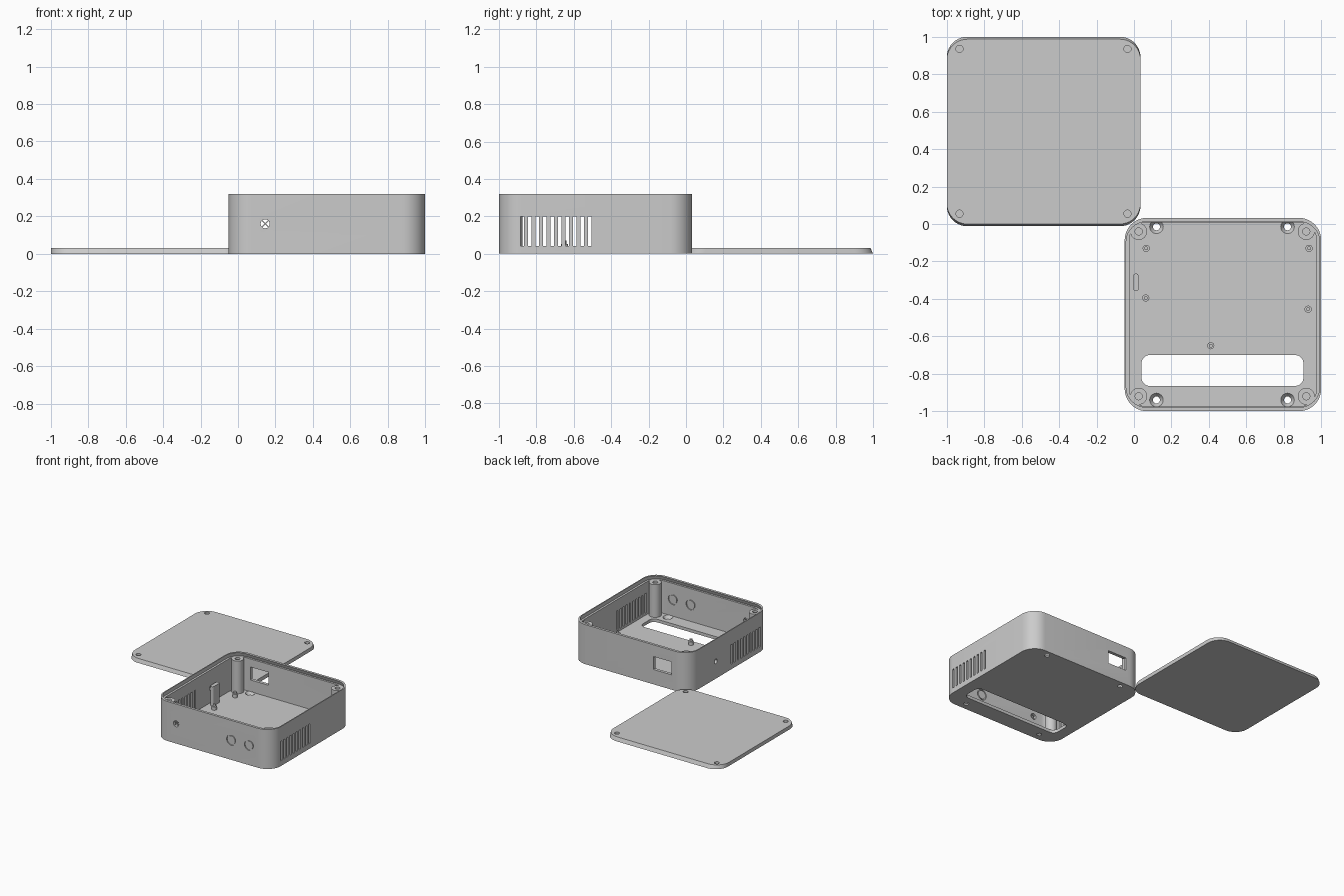
import bpy, bmesh, math
from mathutils import Matrix, Vector

if "Cube" in bpy.data.objects:
    bpy.data.objects.remove(bpy.data.objects["Cube"])

grey = bpy.data.materials.new("light_grey_plastic")
grey.diffuse_color = (0.6, 0.6, 0.6, 1)
grey.use_nodes = True
grey.node_tree.nodes["Principled BSDF"].inputs["Base Color"].default_value = grey.diffuse_color


def outline(x0, x1, y0, y1, r, n=10):
    """Rounded rectangle as a counter-clockwise loop of points."""
    pts = []
    corners = [(x1 - r, y1 - r), (x0 + r, y1 - r), (x0 + r, y0 + r), (x1 - r, y0 + r)]
    for q, (cx, cy) in enumerate(corners):
        for i in range(n + 1):
            a = math.pi / 2 * (q + i / n)
            pts.append((cx + r * math.cos(a), cy + r * math.sin(a)))
    return pts


def circle(x, y, r, n=32):
    return [(x + r * math.cos(2 * math.pi * i / n), y + r * math.sin(2 * math.pi * i / n))
            for i in range(n)]


def loft(bm, low, high, z0, z1, matrix=None):
    """Closed solid between two loops of equal length."""
    m = matrix or Matrix()
    a = [bm.verts.new(m @ Vector((x, y, z0))) for x, y in low]
    b = [bm.verts.new(m @ Vector((x, y, z1))) for x, y in high]
    bm.faces.new(a[::-1])
    bm.faces.new(b)
    for i in range(len(a)):
        j = (i + 1) % len(a)
        bm.faces.new((a[i], a[j], b[j], b[i]))


def box(bm, x0, x1, y0, y1, z0, z1):
    pts = [(x0, y0), (x1, y0), (x1, y1), (x0, y1)]
    loft(bm, pts, pts, z0, z1)


def finish(name, bm):
    bmesh.ops.recalc_face_normals(bm, faces=bm.faces)
    me = bpy.data.meshes.new(name)
    bm.to_mesh(me)
    bm.free()
    ob = bpy.data.objects.new(name, me)
    bpy.context.collection.objects.link(ob)
    me.materials.append(grey)
    return ob


def cut(target, bm):
    cutter = finish("cutter", bm)
    mod = target.modifiers.new("cut", 'BOOLEAN')
    mod.object, mod.operation, mod.solver = cutter, 'DIFFERENCE', 'EXACT'
    bpy.context.view_layer.objects.active = target
    bpy.ops.object.modifier_apply(modifier=mod.name)
    bpy.data.objects.remove(cutter)


def smooth(ob):
    bpy.ops.object.select_all(action='DESELECT')
    ob.select_set(True)
    bpy.context.view_layer.objects.active = ob
    bpy.ops.object.shade_smooth_by_angle(angle=math.radians(30))


# Box sizes
X0, X1, Y0, Y1, H, FLOOR, WALL, LEDGE = -0.05, 1.0, -1.0, 0.033, 0.32, 0.025, 0.025, 0.29
POSTS = [(x, y) for x in (0.025, 0.92) for y in (-0.92, -0.04)]

# Case: outer shell, hollowed
bm = bmesh.new()
o = outline(X0, X1, Y0, Y1, 0.12)
loft(bm, o, o, 0, H)
case = finish("case", bm)

bm = bmesh.new()
o = outline(X0 + WALL, X1 - WALL, Y0 + WALL, Y1 - WALL, 0.095)
loft(bm, o, o, FLOOR, H + 0.1)
cut(case, bm)

# Lid recess, undercut on the front and back
bm = bmesh.new()
loft(bm, outline(X0 + 0.008, X1 - 0.008, Y0 + 0.009, Y1 - 0.009, 0.11),
     outline(X0 + 0.008, X1 - 0.008, Y0 + 0.021, Y1 - 0.021, 0.11), LEDGE, H + 0.001)
cut(case, bm)

# Floor openings: long slot and four countersunk holes
bm = bmesh.new()
o = outline(0.04, 0.905, -0.865, -0.70, 0.045)
loft(bm, o, o, -0.1, 0.1)
for x in (0.12, 0.82):
    for y in (-0.94, -0.015):
        loft(bm, circle(x, y, 0.018), circle(x, y, 0.037), -0.001, FLOOR + 0.001)
cut(case, bm)

# Vents on both sides
bm = bmesh.new()
for i in range(10):
    y = -0.875 + i * 0.04
    for xa, xb in ((X0 - 0.05, X0 + 0.04), (X1 - 0.04, X1 + 0.05)):
        box(bm, xa, xb, y - 0.009, y + 0.009, 0.042, 0.2)
# Back port window
box(bm, 0.105, 0.27, Y1 - 0.04, Y1 + 0.05, 0.12, 0.225)
# Button hole on the left wall and round hole on the front wall
turn_x = Matrix.Rotation(math.radians(90), 4, 'Y')
turn_y = Matrix.Rotation(math.radians(90), 4, 'X')
loft(bm, circle(-0.14, -0.31, 0.018), circle(-0.14, -0.31, 0.018), X0 - 0.05, X0 + 0.04, turn_x)
loft(bm, circle(0.145, 0.16, 0.024), circle(0.145, 0.16, 0.024), 0.96, 1.05, turn_y)
cut(case, bm)

# Knock-out ring grooves on the outer and inner face of the front wall
for d0, d1 in ((0.992, 1.02), (0.95, 0.983)):
    bm = bmesh.new()
    for x in (0.64, 0.80):
        rings = [[bm.verts.new(turn_y @ Vector((px, py, d))) for px, py in circle(x, 0.16, r)]
                 for r, d in ((0.042, d0), (0.042, d1), (0.034, d1), (0.034, d0))]
        for k in range(4):
            a, b = rings[k], rings[(k + 1) % 4]
            for i in range(32):
                j = (i + 1) % 32
                bm.faces.new((a[i], a[j], b[j], b[i]))
    cut(case, bm)
smooth(case)

# Cross bars inside the round front hole
bm = bmesh.new()
box(bm, 0.12, 0.17, Y0 + 0.008, Y0 + 0.016, 0.157, 0.163)
box(bm, 0.142, 0.148, Y0 + 0.008, Y0 + 0.016, 0.135, 0.185)
bmesh.ops.rotate(bm, verts=bm.verts, cent=(0.145, Y0, 0.16),
                 matrix=Matrix.Rotation(math.radians(45), 3, 'Y'))
finish("front_hole_cross", bm)

# Corner screw posts with blind holes
bm = bmesh.new()
for x, y in POSTS:
    c = circle(x, y, 0.045)
    loft(bm, c, c, 0.01, LEDGE)
posts = finish("screw_posts", bm)
bm = bmesh.new()
for x, y in POSTS:
    c = circle(x, y, 0.019)
    loft(bm, c, c, 0.14, H)
cut(posts, bm)
smooth(posts)

# Board standoffs with locating pins
bm = bmesh.new()
for x, y in ((0.065, -0.13), (0.935, -0.13), (0.063, -0.395), (0.93, -0.455), (0.41, -0.65)):
    for r, z0, z1 in ((0.019, 0.01, 0.052), (0.010, 0.045, 0.07)):
        c = circle(x, y, r, 20)
        loft(bm, c, c, z0, z1)
smooth(finish("board_standoffs", bm))

# Upright button support near the left wall
bm = bmesh.new()
o = outline(-0.005, 0.026, -0.358, -0.265, 0.0154, 6)
loft(bm, o, o, 0.01, 0.18)
smooth(finish("button_support", bm))

# Lid lying beside the case, sloped on its front and back edges
bm = bmesh.new()
loft(bm, outline(-1.0, 0.035, -0.012, 1.0, 0.11),
     outline(-1.0, 0.035, 0.0, 0.987, 0.11), 0, 0.03)
lid = finish("lid", bm)
bm = bmesh.new()
for x in (-0.932, -0.035):
    for y in (0.055, 0.935):
        c = circle(x, y, 0.019)
        loft(bm, c, c, 0.008, 0.05)
cut(lid, bm)
smooth(lid)
